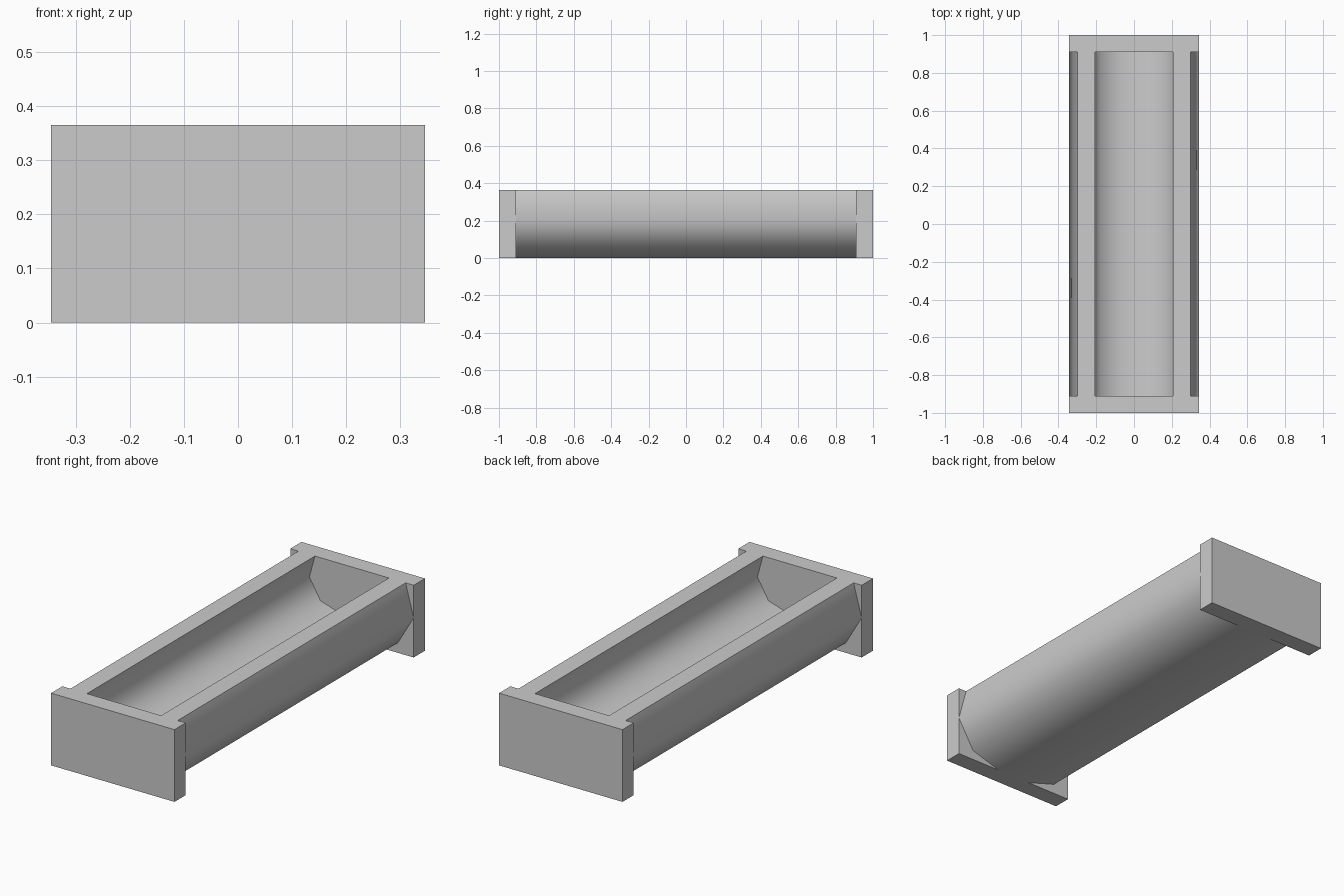
import bpy
import bmesh
import math

HALF_LEN, CAP_IN, HALF_W, TOP = 1.0, 0.91, 0.345, 0.365
INNER_SCALE = 0.69

cube = bpy.data.objects.get("Cube")
if cube:
    bpy.data.objects.remove(cube, do_unlink=True)

# Single plain grey material
grey = bpy.data.materials.new("plain_grey")
grey.use_nodes = True
colour = (0.6, 0.6, 0.6, 1)
grey.diffuse_color = colour
grey.node_tree.nodes["Principled BSDF"].inputs["Base Color"].default_value = colour


def finish(name, bm):
    bmesh.ops.recalc_face_normals(bm, faces=bm.faces)
    mesh = bpy.data.meshes.new(name)
    bm.to_mesh(mesh)
    bm.free()
    mesh.materials.append(grey)
    obj = bpy.data.objects.new(name, mesh)
    bpy.context.collection.objects.link(obj)
    return obj


# Trough body: faceted rounded hull, with the hollow a scaled copy of it
half = [(0.30, TOP), (HALF_W, 0.20), (0.256, 0.05), (0.095, 0.0)]
outer = half + [(-x, z) for x, z in reversed(half)]
inner = [(x * INNER_SCALE, TOP - (TOP - z) * INNER_SCALE) for x, z in outer]
section = outer + inner[::-1]

bm = bmesh.new()
front, back = [[bm.verts.new((x, y, z)) for x, z in section]
               for y in (-CAP_IN, CAP_IN)]
for i in range(len(section)):
    j = (i + 1) % len(section)
    bm.faces.new((front[i], front[j], back[j], back[i]))
trough = finish("trough_body", bm)

bpy.ops.object.select_all(action='DESELECT')
trough.select_set(True)
bpy.context.view_layer.objects.active = trough
bpy.ops.object.shade_smooth_by_angle(angle=math.radians(60))

# Square end blocks that close the trough
for name, side in (("front_end_block", -1), ("back_end_block", 1)):
    bm = bmesh.new()
    bmesh.ops.create_cube(bm, size=1)
    bmesh.ops.scale(bm, vec=(2 * HALF_W, HALF_LEN - CAP_IN, TOP), verts=bm.verts)
    bmesh.ops.translate(bm, vec=(0, side * (HALF_LEN + CAP_IN) / 2, TOP / 2),
                        verts=bm.verts)
    finish(name, bm)
